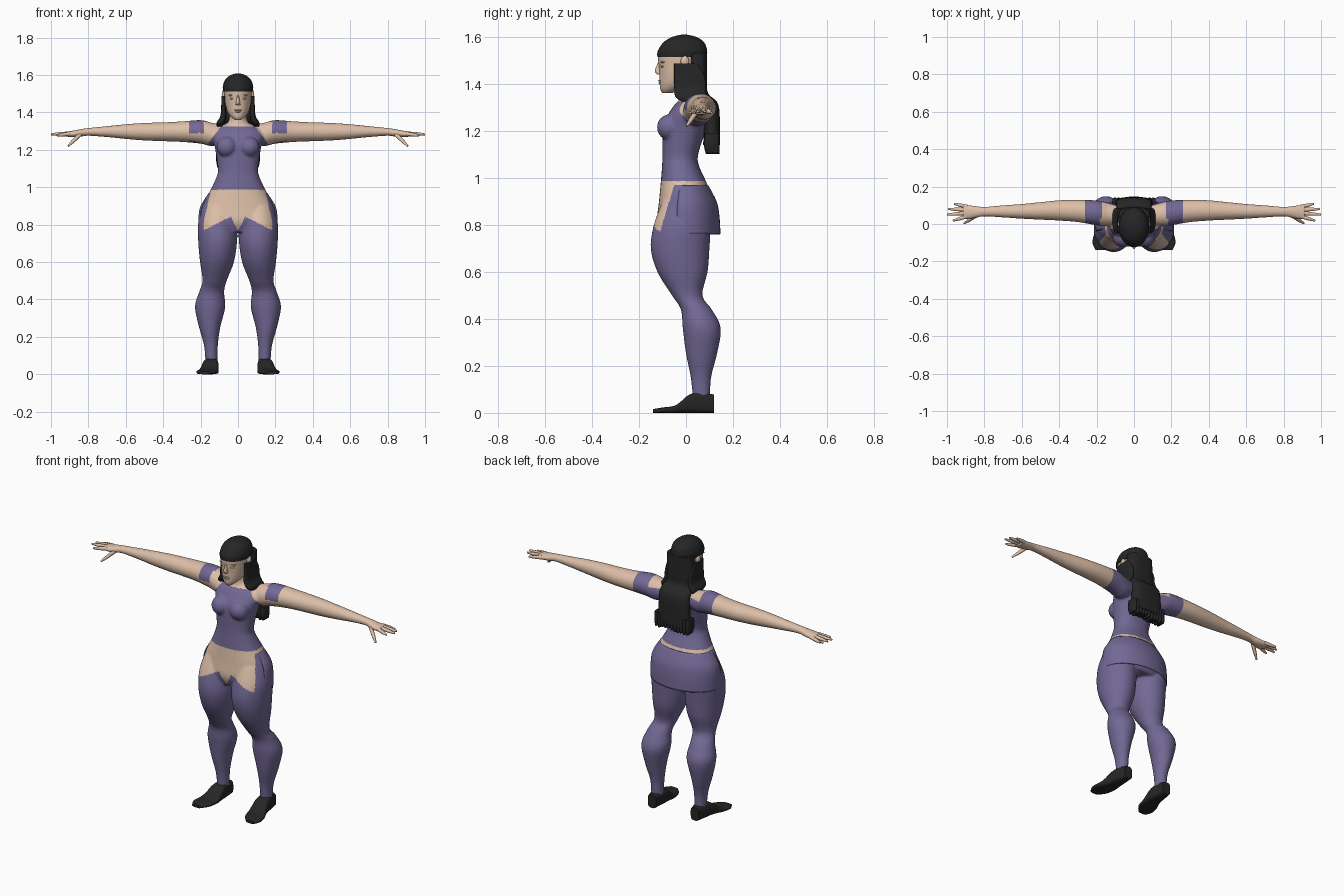
import bpy, bmesh, math, random
from mathutils import Matrix, Vector

random.seed(4)
cube = bpy.data.objects.get("Cube")
if cube:
    bpy.data.objects.remove(cube, do_unlink=True)


def material(name, colour):
    mat = bpy.data.materials.new(name)
    mat.use_nodes = True
    mat.diffuse_color = (*colour, 1)
    mat.node_tree.nodes["Principled BSDF"].inputs["Base Color"].default_value = (*colour, 1)
    return mat


skin = material("skin", (0.72, 0.52, 0.39))
cloth = material("purple cloth", (0.17, 0.14, 0.30))
black = material("black", (0.019, 0.019, 0.02))


def smooth_rows(rows, steps):
    """Catmull-Rom interpolation through cross-section rows."""
    out = []
    for i in range(len(rows) - 1):
        p0, p1 = rows[max(i - 1, 0)], rows[i]
        p2, p3 = rows[i + 1], rows[min(i + 2, len(rows) - 1)]
        for s in range(steps):
            t = s / steps
            out.append([0.5 * (2 * b + (c - a) * t + (2 * a - 5 * b + 4 * c - d) * t * t
                               + (3 * b - a - 3 * c + d) * t ** 3)
                        for a, b, c, d in zip(p0, p1, p2, p3)])
    return out + [list(rows[-1])]


def loft(bm, rows, axis="z", side=1, power=2, steps=5, sides=36):
    """Closed tube; each row is position, then low and high limits on the other two axes."""
    rings = []
    for t, a0, a1, b0, b1 in smooth_rows(rows, steps):
        ring = []
        for k in range(sides):
            ang = math.tau * k / sides
            c, s = math.cos(ang), math.sin(ang)
            a = (a0 + a1) / 2 + (a1 - a0) / 2 * math.copysign(abs(c) ** (2 / power), c)
            b = (b0 + b1) / 2 + (b1 - b0) / 2 * math.copysign(abs(s) ** (2 / power), s)
            x, y, z = {"z": (a, b, t), "x": (t, a, b), "y": (a, t, b)}[axis]
            ring.append(bm.verts.new((x * side, y, z)))
        rings.append(ring)
    for r0, r1 in zip(rings, rings[1:]):
        for k in range(sides):
            n = (k + 1) % sides
            bm.faces.new((r0[k], r0[n], r1[n], r1[k]))
    bm.faces.new(rings[0])
    bm.faces.new(rings[-1])


def mirrored(rows):
    return [(z, -w, w, f, b) for z, w, f, b in rows]


def ellipsoid(bm, centre, radii):
    bmesh.ops.create_uvsphere(bm, u_segments=20, v_segments=12, radius=1,
                              matrix=Matrix.Translation(centre) @ Matrix.Diagonal((*radii, 1)))


def rod(bm, start, end, r0, r1):
    start, end = Vector(start), Vector(end)
    d = end - start
    turn = d.to_track_quat("Z", "Y").to_matrix().to_4x4()
    bmesh.ops.create_cone(bm, cap_ends=True, segments=10, radius1=r0, radius2=r1, depth=d.length,
                          matrix=Matrix.Translation((start + end) / 2) @ turn)


def finish(bm, name, *mats):
    bmesh.ops.recalc_face_normals(bm, faces=bm.faces)
    mesh = bpy.data.meshes.new(name)
    bm.to_mesh(mesh)
    bm.free()
    obj = bpy.data.objects.new(name, mesh)
    bpy.context.collection.objects.link(obj)
    for m in mats:
        mesh.materials.append(m)
    return obj


def shade(obj, angle=50):
    bpy.ops.object.select_all(action="DESELECT")
    obj.select_set(True)
    bpy.context.view_layer.objects.active = obj
    bpy.ops.object.shade_smooth_by_angle(angle=math.radians(angle))


# Body: torso, neck, bust, legs and arms fused into one skin
torso = mirrored([(1.345, .05, 0, .085), (1.32, .11, -.04, .105), (1.28, .14, -.07, .112),
                  (1.22, .125, -.098, .09), (1.1, .107, -.1, .052), (1.05, .117, -.102, .056),
                  (.985, .147, -.107, .085), (.9, .193, -.115, .115), (.82, .206, -.122, .125),
                  (.76, .15, -.1, .1)])
neck = mirrored([(1.29, .09, -.03, .1), (1.33, .07, -.03, .09), (1.36, .048, -.025, .075),
                 (1.43, .044, -.03, .06)])
leg = [(.9, .02, .19, -.1, .1), (.8, .007, .214, -.137, .105), (.7, .006, .212, -.15, .1),
       (.6, .022, .203, -.122, .092), (.5, .06, .19, -.06, .07), (.44, .074, .208, -.022, .11),
       (.36, .068, .23, -.014, .148), (.25, .095, .208, 0, .132), (.15, .108, .181, .02, .107),
       (.05, .11, .174, .03, .102)]
arm = [(.08, 0, .1, 1.235, 1.335), (.14, -.012, .115, 1.22, 1.345), (.2, -.007, .126, 1.233, 1.359),
       (.3, .01, .13, 1.242, 1.352), (.4, .018, .127, 1.246, 1.347), (.5, .023, .117, 1.25, 1.344),
       (.6, .028, .107, 1.258, 1.337), (.7, .035, .1, 1.268, 1.327), (.8, .04, .092, 1.275, 1.317),
       (.84, .034, .096, 1.27, 1.311), (.88, .026, .101, 1.267, 1.303), (.915, .026, .104, 1.27, 1.299)]
bm = bmesh.new()
loft(bm, torso, power=2.3)
loft(bm, neck)
for side in (1, -1):
    loft(bm, leg, side=side)
    loft(bm, arm, "x", side)
    ellipsoid(bm, (side * .06, -.07, 1.215), (.055, .054, .055))
body = finish(bm, "body", skin, cloth)
remesh = body.modifiers.new("fuse", "REMESH")
remesh.mode = "VOXEL"
remesh.voxel_size = 0.006
soften = body.modifiers.new("soften", "SMOOTH")
soften.factor = 0.5
soften.iterations = 8
graph = bpy.context.evaluated_depsgraph_get()
fused = bpy.data.meshes.new_from_object(body.evaluated_get(graph))
body.modifiers.clear()
body.data = fused


def is_cloth(p):
    """Top with cap sleeves, bare hips in front, leggings below."""
    ax, y, z = abs(p.x), p.y, p.z
    if z > .985:
        if ax > .26:
            return False
        if ax > .185:
            return y > .03 or z > 1.29
        if y < .03:
            return z < 1.325 - max(0, ax - .09) * 1.3
        return ax > .17 or z < 1.31
    if z > .97:
        return False
    hem = .77 + ax * 1.8 if ax < .04 else .842 - (ax - .04) * .5
    in_front = y < -.05 - (.97 - z) * .3 or (ax < .08 and y < 0)
    return not (in_front and z > hem)


for poly in fused.polygons:
    poly.material_index = int(is_cloth(poly.center))
shade(body, 80)

# Skirt: open shell around the back and sides
bm = bmesh.new()
previous = None
for z, rx, ry in smooth_rows([(.968, .158, .095), (.9, .2, .13), (.84, .211, .142), (.76, .212, .147)], 5):
    ring = []
    for k in range(41):
        ang = math.radians(-16 + 212 * k / 40)
        ring.append(bm.verts.new((rx * math.cos(ang), ry * math.sin(ang), z)))
    if previous:
        for k in range(40):
            bm.faces.new((previous[k], previous[k + 1], ring[k + 1], ring[k]))
    previous = ring
skirt = finish(bm, "skirt", cloth)
shell = skirt.modifiers.new("thickness", "SOLIDIFY")
shell.thickness = .004
shade(skirt)

# Fingers and shoes
fingers = [((.895, .04, 1.286), (.968, .018, 1.277)), ((.9, .058, 1.287), (1, .05, 1.283)),
           ((.9, .076, 1.287), (.993, .08, 1.282)), ((.89, .092, 1.285), (.962, .108, 1.277)),
           ((.845, .045, 1.282), (.908, .003, 1.22))]
shoe = [(.12, .115, .168, 0, .078), (.06, .107, .182, 0, .086), (.015, .104, .19, 0, .078),
        (-.02, .103, .2, 0, .05), (-.05, .105, .212, 0, .03), (-.1, .118, .222, 0, .023),
        (-.14, .15, .205, 0, .016)]
for side, label in ((1, "left"), (-1, "right")):
    bm = bmesh.new()
    for start, end in fingers:
        a, b = Vector(start), Vector(end)
        a.x *= side
        b.x *= side
        rod(bm, a, a.lerp(b, .6), .0115, .0095)
        rod(bm, a.lerp(b, .6), b, .0095, .005)
    shade(finish(bm, label + "_fingers", skin))
    bm = bmesh.new()
    loft(bm, shoe, "y", side, power=3.5)
    shade(finish(bm, label + "_shoe", black))

# Head with nose, lips, eyelids, brows and ears
bm = bmesh.new()
loft(bm, mirrored([(1.36, .016, -.1, -.06), (1.375, .036, -.109, -.02), (1.4, .055, -.112, .03),
                   (1.44, .067, -.113, .06), (1.48, .072, -.116, .075), (1.52, .074, -.118, .08),
                   (1.56, .066, -.1, .07), (1.59, .035, -.06, .04)]))
loft(bm, mirrored([(1.495, .005, -.117, -.09), (1.455, .011, -.133, -.09), (1.44, .013, -.122, -.09)]),
     sides=16)
ellipsoid(bm, (0, -.106, 1.413), (.021, .013, .004))
ellipsoid(bm, (0, -.105, 1.404), (.017, .012, .005))
for side in (1, -1):
    ellipsoid(bm, (side * .03, -.097, 1.474), (.014, .012, .006))
    ellipsoid(bm, (side * .031, -.097, 1.492), (.021, .012, .005))
    ellipsoid(bm, (side * .077, -.005, 1.495), (.01, .018, .024))
shade(finish(bm, "head", skin))

# Hair: cap, side locks, long back fall with ragged tips
bm = bmesh.new()
loft(bm, mirrored([(1.513, .08, -.122, .088), (1.54, .081, -.12, .09), (1.575, .069, -.097, .078),
                   (1.598, .042, -.062, .047), (1.609, .008, -.02, .005)]))
shade(finish(bm, "hair_cap", black))
bm = bmesh.new()
loft(bm, mirrored([(1.53, .08, .01, .089), (1.42, .084, .015, .09), (1.36, .088, .02, .094),
                   (1.31, .095, .06, .138), (1.2, .1, .075, .144), (1.14, .108, .072, .144)]), power=2.8)
for k in range(11):
    x = (k - 5) * .0205
    tip = 1.1 + random.uniform(0, .012)
    loft(bm, [(1.19, x - .014, x + .014, .08, .14), (1.14, x - .014, x + .014, .076, .142),
              (tip, x - .007, x + .007, .085, .142)], power=3, sides=12)
shade(finish(bm, "hair_back", black))
lock = [(1.487, .066, .088, -.05, .05), (1.43, .066, .09, -.05, .08), (1.38, .062, .095, -.05, .085),
        (1.345, .072, .114, -.045, .085), (1.325, .085, .112, -.02, .08)]
for side, label in ((1, "left"), (-1, "right")):
    bm = bmesh.new()
    loft(bm, lock, side=side, power=3)
    shade(finish(bm, label + "_side_lock", black))
